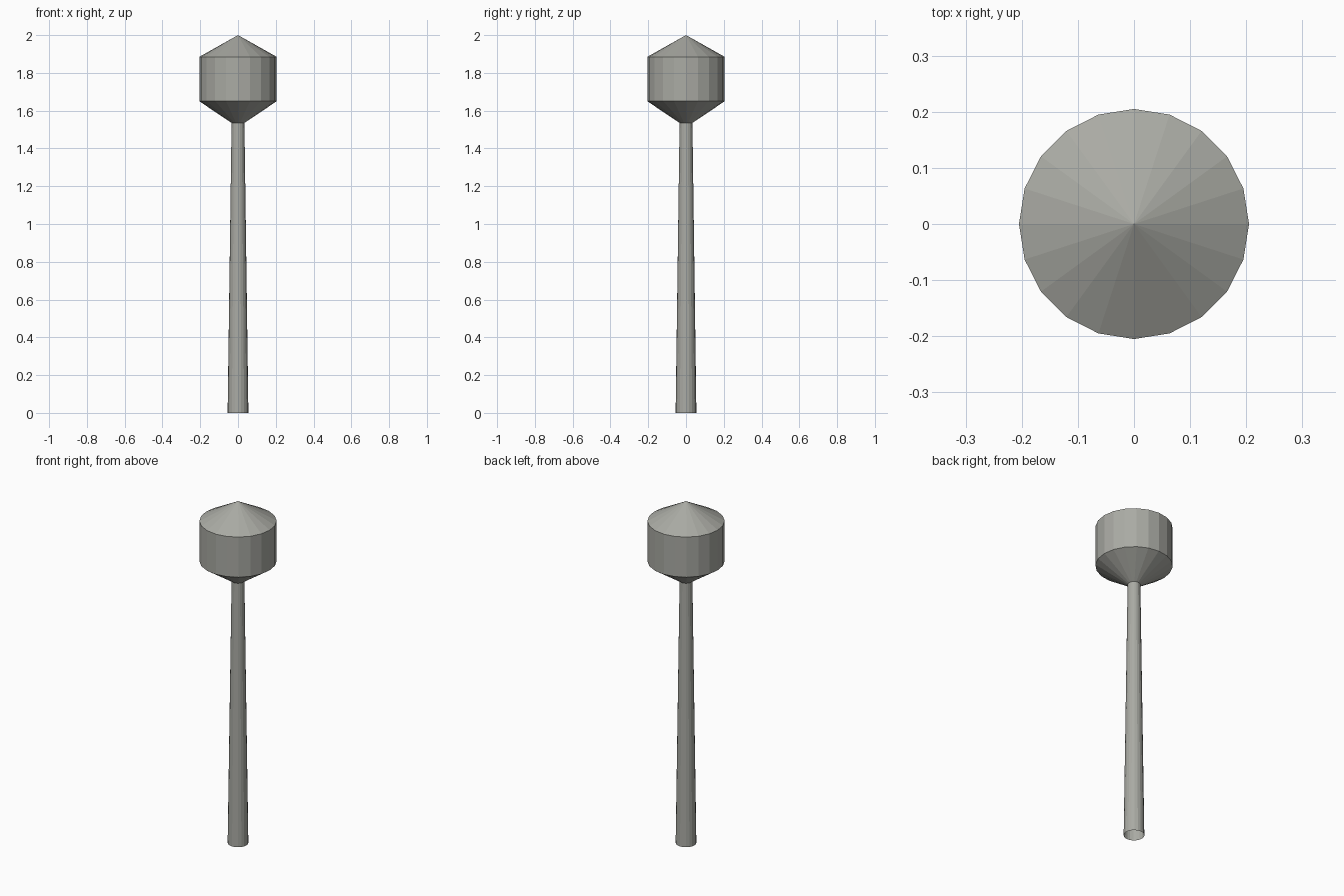
import bpy
import bmesh
from math import tau
from mathutils import Matrix, Vector

SIDES = 20

cube = bpy.data.objects.get("Cube")
if cube:
    bpy.data.objects.remove(cube, do_unlink=True)

# Single painted-metal colour
metal = bpy.data.materials.new("warm_grey_metal")
metal.use_nodes = True
colour = (0.40, 0.405, 0.37, 1.0)
metal.diffuse_color = colour
metal.node_tree.nodes["Principled BSDF"].inputs["Base Color"].default_value = colour


def lathe(name, profile):
    """Revolve (radius, height) points around z into a flat-sided part."""
    bm = bmesh.new()
    verts = [bm.verts.new((r, 0, z)) for r, z in profile]
    edges = [bm.edges.new(pair) for pair in zip(verts, verts[1:])]
    bmesh.ops.spin(bm, geom=verts + edges, cent=(0, 0, 0), axis=(0, 0, 1),
                   angle=tau, steps=SIDES, use_merge=True)
    bmesh.ops.remove_doubles(bm, verts=bm.verts, dist=0.0005)
    bmesh.ops.recalc_face_normals(bm, faces=bm.faces)
    # Open shells must face away from the axis
    if sum(f.normal.dot(f.calc_center_median() * Vector((1, 1, 0)))
           for f in bm.faces) < 0:
        bmesh.ops.reverse_faces(bm, faces=bm.faces)
    mesh = bpy.data.meshes.new(name)
    bm.to_mesh(mesh)
    bm.free()
    mesh.materials.append(metal)
    obj = bpy.data.objects.new(name, mesh)
    bpy.context.collection.objects.link(obj)
    return obj


# Tapered hollow column, open at the foot
lathe("support_column", [(0.055, 0), (0.034, 1.535)])

# Tank: funnel underside, straight wall, conical roof
lathe("tank", [(0.034, 1.535), (0.205, 1.65), (0.205, 1.885), (0, 2)])
